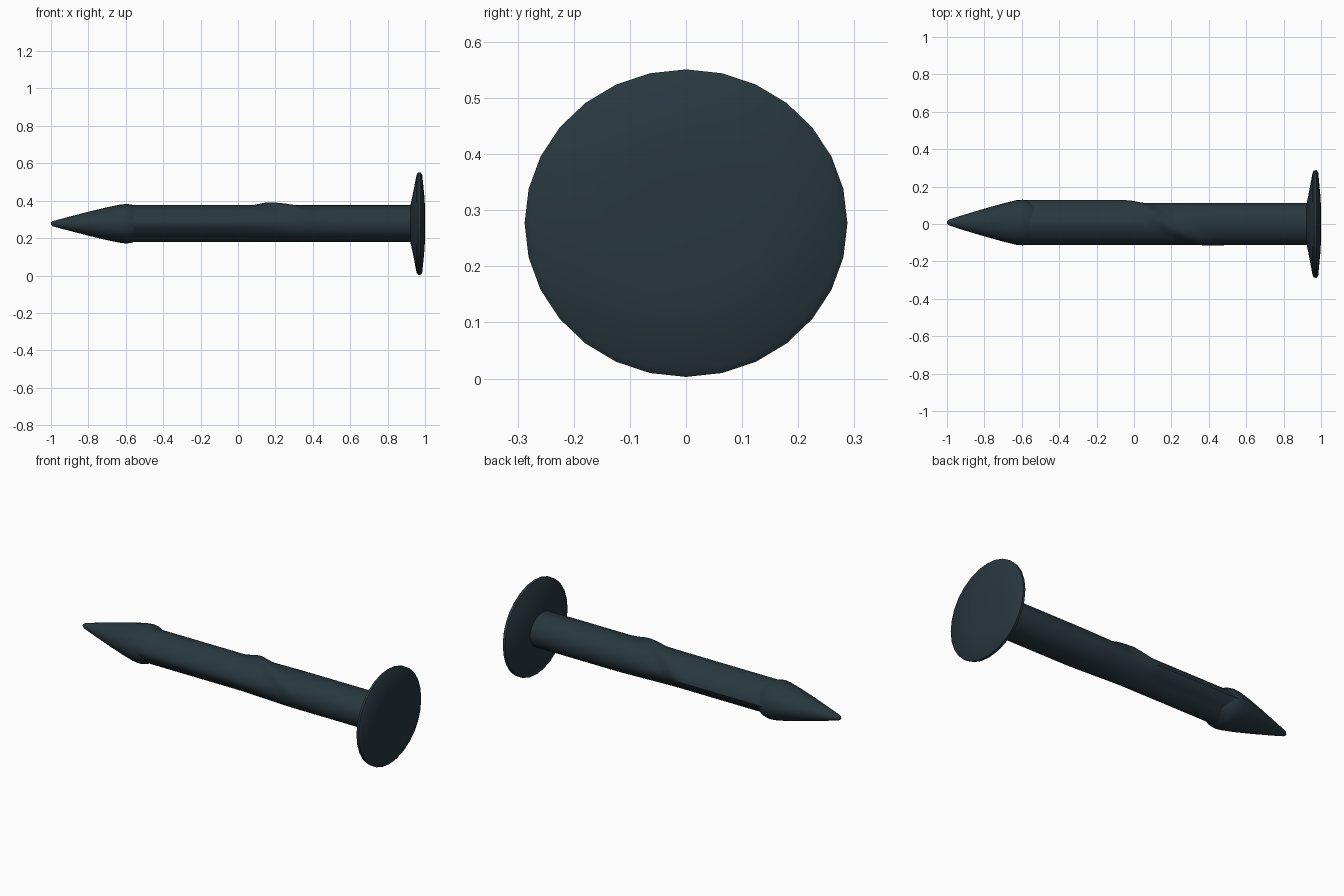
import bpy, bmesh, math

if "Cube" in bpy.data.objects:
    bpy.data.objects.remove(bpy.data.objects["Cube"])

CZ = 0.278  # height of the nail axis

steel = bpy.data.materials.new("dark blue steel")
steel.diffuse_color = (0.021, 0.038, 0.048, 1)
steel.use_nodes = True
steel.node_tree.nodes["Principled BSDF"].inputs["Base Color"].default_value = steel.diffuse_color


def ramp(x, a, b):
    t = min(1, max(0, (x - a) / (b - a)))
    return t * t * (3 - 2 * t)


def loft(name, stations, n, section, angle):
    """Skin rings of n points along x and cap both ends."""
    bm = bmesh.new()
    rings = []
    for s in stations:
        ring = []
        for k in range(n):
            t = 2 * math.pi * k / n + math.pi / 2
            x, y, z = section(s, t)
            ring.append(bm.verts.new((x, y, z + CZ)))
        rings.append(ring)
    for a, b in zip(rings, rings[1:]):
        for k in range(n):
            j = (k + 1) % n
            bm.faces.new((a[k], a[j], b[j], b[k]))
    bm.faces.new(rings[0])
    bm.faces.new(rings[-1])
    bmesh.ops.recalc_face_normals(bm, faces=bm.faces)
    me = bpy.data.meshes.new(name)
    bm.to_mesh(me)
    bm.free()
    me.materials.append(steel)
    ob = bpy.data.objects.new(name, me)
    bpy.context.collection.objects.link(ob)
    bpy.ops.object.select_all(action='DESELECT')
    ob.select_set(True)
    bpy.context.view_layer.objects.active = ob
    bpy.ops.object.shade_smooth_by_angle(angle=math.radians(angle))
    return ob


# Pointed tip: (x, y radius, z radius)
def tip_section(s, t):
    x, ry, rz = s
    return x, 0.008 + ry * math.cos(t), -0.001 + rz * math.sin(t)


tip = [(-1.0, 0.006, 0.007), (-0.99, 0.015, 0.014), (-0.95, 0.029, 0.025),
       (-0.8, 0.074, 0.064), (-0.7, 0.102, 0.088), (-0.63, 0.119, 0.102),
       (-0.595, 0.122, 0.106), (-0.565, 0.118, 0.101), (-0.52, 0.095, 0.08)]
loft("pointed_tip", tip, 28, tip_section, 40)


# Shank: ridged section near the tip, round near the head, with one ridge
# that swings from the back over the top to the front
def shank_section(x, t):
    c, s = math.cos(t), math.sin(t)
    roundness = ramp(x, 0.0, 0.45)
    p = (1.75 if s > 0 else 1.5) * (1 - roundness) + 2.0 * roundness
    r = (abs(c / 0.112) ** p + abs(s / 0.098) ** p) ** (-1 / p)
    phi = math.pi * (0.5 * ramp(x, -0.08, 0.22) + 0.5 * ramp(x, 0.12, 0.52))
    d = (t - phi + math.pi) % (2 * math.pi) - math.pi
    r += 0.017 * (1 - ramp(x, 0.2, 0.55)) * max(0, 1 - abs(d) / 0.6)
    return x, r * c, r * s


xs = [-0.6, -0.3, -0.1] + [-0.08 + 0.03 * i for i in range(22)] + [0.7, 0.94]
loft("twisted_shank", xs, 48, shank_section, 30)


# Broad flat head: (x, radius)
def head_section(s, t):
    x, r = s
    return x, 1.05 * r * math.cos(t), r * math.sin(t) - 0.001


head = [(0.922, 0.1), (0.932, 0.145), (0.955, 0.262), (0.962, 0.273),
        (0.976, 0.274), (0.985, 0.262), (0.997, 0.14), (1.0, 0.08)]
loft("nail_head", head, 28, head_section, 50)
